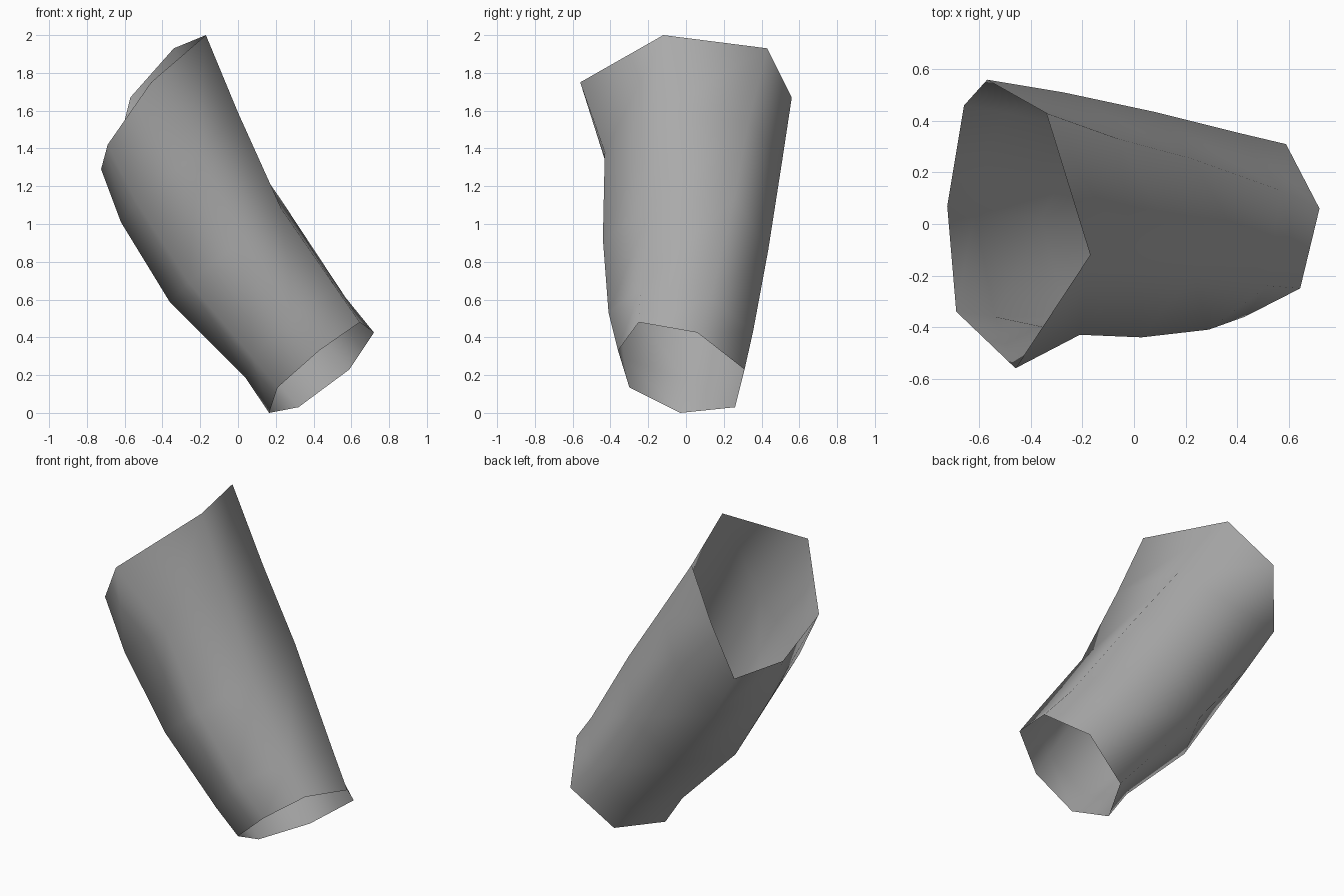
import bpy, bmesh

# Seven-sided cross-sections of the bent sleeve, from the wide mouth to the narrow cuff
SECTIONS = [
    [(-.17, -.12, 2.0), (-.46, -.56, 1.75), (-.69, -.34, 1.42), (-.725, .07, 1.29),
     (-.66, .46, 1.31), (-.57, .56, 1.67), (-.34, .43, 1.93)],
    [(.0, -.15, 1.59), (-.21, -.43, 1.38), (-.54, -.36, 1.12), (-.62, .05, 1.01),
     (-.49, .43, 1.02), (-.27, .51, 1.34), (-.06, .33, 1.54)],
    [(.23, -.19, 1.08), (.03, -.44, .92), (-.26, -.36, .69), (-.36, .02, .585),
     (-.18, .37, .60), (.08, .435, .86), (.22, .255, 1.14)],
    [(.52, -.24, .66), (.29, -.41, .53), (.08, -.33, .29), (.04, -.02, .185),
     (.17, .30, .21), (.40, .355, .43), (.57, .13, .61)],
    [(.645, -.25, .48), (.43, -.36, .33), (.21, -.30, .135), (.165, -.03, 0),
     (.32, .26, .03), (.59, .31, .23), (.72, .06, .425)],
]

grey = bpy.data.materials.new("plain_grey")
grey.diffuse_color = (.40, .40, .40, 1)

# Skin the sections into a tube that stays open at both ends
bm = bmesh.new()
rings = [[bm.verts.new(p) for p in section] for section in SECTIONS]
for upper, lower in zip(rings, rings[1:]):
    n = len(upper)
    for i in range(n):
        j = (i + 1) % n
        bm.faces.new((upper[i], upper[j], lower[j], lower[i])).smooth = True

mesh = bpy.data.meshes.new("sleeve")
bm.to_mesh(mesh)
bm.free()
mesh.materials.append(grey)
sleeve = bpy.data.objects.new("sleeve", mesh)
bpy.context.collection.objects.link(sleeve)
